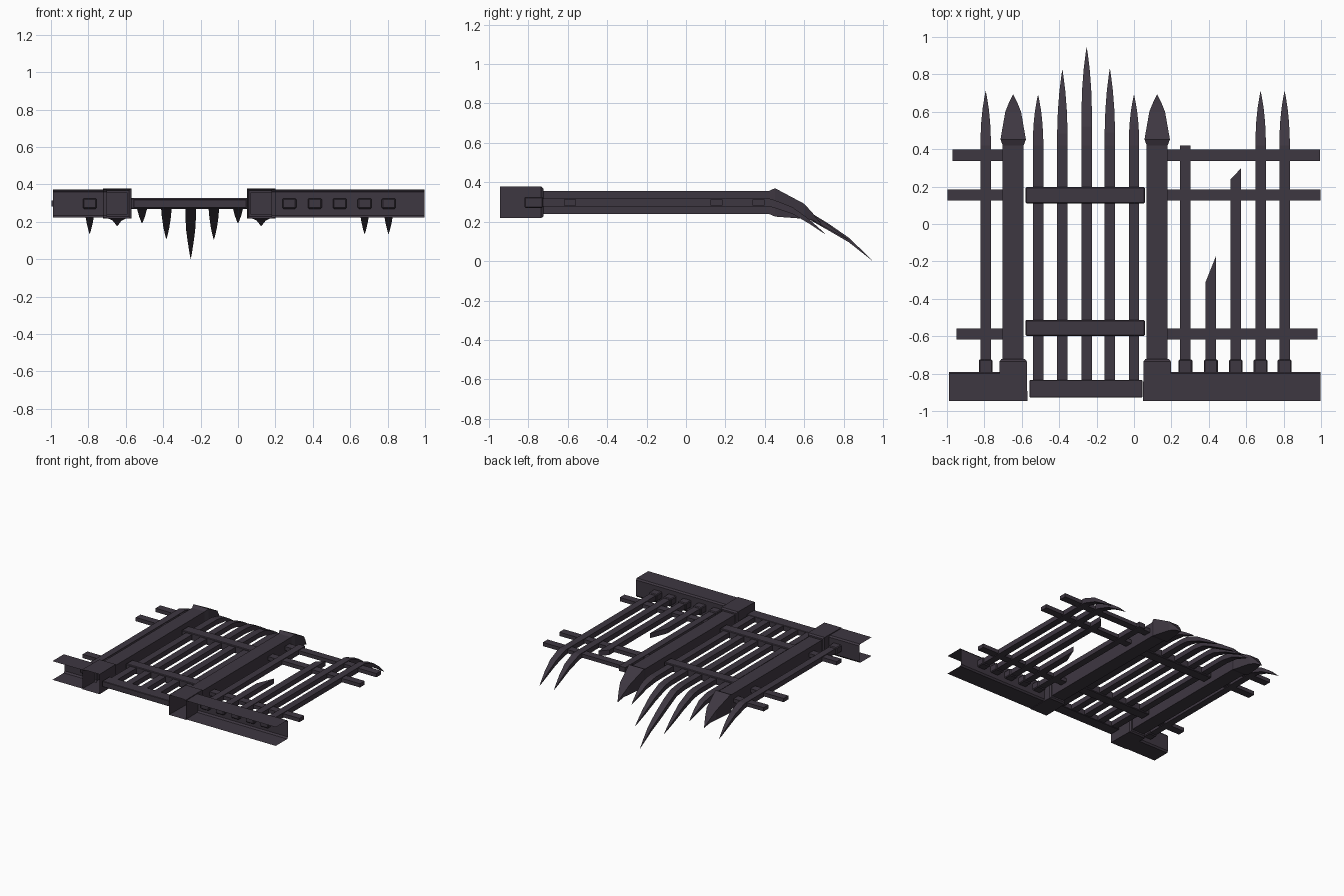
import bpy, bmesh

if "Cube" in bpy.data.objects:
    bpy.data.objects.remove(bpy.data.objects["Cube"])

iron = bpy.data.materials.new("dark plum iron")
iron.diffuse_color = (0.048, 0.038, 0.053, 1)
iron.use_nodes = True
iron.node_tree.nodes["Principled BSDF"].inputs["Base Color"].default_value = iron.diffuse_color


def finish(name, bm, bevel=0.0):
    bmesh.ops.recalc_face_normals(bm, faces=bm.faces)
    me = bpy.data.meshes.new(name)
    bm.to_mesh(me)
    bm.free()
    me.materials.append(iron)
    ob = bpy.data.objects.new(name, me)
    bpy.context.collection.objects.link(ob)
    if bevel:
        mod = ob.modifiers.new("bevel", 'BEVEL')
        mod.width = bevel
        mod.segments = 1
    return ob


def loft(name, x, rings, slant=0.0, open_start=False, bevel=0.0):
    """Rectangular sections (y, z, half width, half height) joined along y."""
    bm = bmesh.new()
    loops = []
    for i, (y, z, w, h) in enumerate(rings):
        s = slant / 2 if i == len(rings) - 1 else 0
        loops.append([bm.verts.new((x + a * w, y + a * s, z + b * h))
                      for a, b in ((-1, -1), (1, -1), (1, 1), (-1, 1))])
    for p, q in zip(loops, loops[1:]):
        for k in range(4):
            n = (k + 1) % 4
            bm.faces.new((p[k], p[n], q[n], q[k]))
    bm.faces.new(loops[-1])
    if not open_start:
        bm.faces.new(loops[0])
    return finish(name, bm, bevel)


def bar(name, x0, x1, y0, y1, h, bevel=0.0):
    return loft(name, (x0 + x1) / 2, [(y0, Z, (x1 - x0) / 2, h), (y1, Z, (x1 - x0) / 2, h)], bevel=bevel)


Z, W, H = 0.298, 0.028, 0.02
GATE_BEND = [(0.42, 0.298), (0.52, 0.285), (0.62, 0.235), (0.72, 0.175), (0.83, 0.105), (0.945, 0.003)]
SIDE_BEND = [(0.42, 0.298), (0.52, 0.27), (0.62, 0.205), (0.71, 0.135)]


def bend_z(path, y):
    for (y0, z0), (y1, z1) in zip(path, path[1:]):
        if y <= y1:
            return z0 + (z1 - z0) * (y - y0) / (y1 - y0)
    return path[-1][1]


def picket(name, x, start, tip, path):
    """Straight bar that bends down into a leaf-shaped spike."""
    rings = [(start, Z, W, H), (0.42, Z, W, H)]
    spike = min(0.34, tip - 0.45)
    if tip - spike > 0.53:
        rings.append((0.52, bend_z(path, 0.52), W, H))
    for t, k in ((0, 1), (0.35, 0.86), (0.65, 0.58), (0.88, 0.24), (1, 0.02)):
        y = tip - spike * (1 - t)
        rings.append((y, bend_z(path, y), W * k, H * k))
    loft(name, x, rings)


# Gate pickets
for x, tip in ((-0.513, 0.69), (-0.383, 0.825), (-0.253, 0.945), (-0.129, 0.83), (0.0, 0.69)):
    picket("gate_picket", x, -0.85, tip, GATE_BEND)

# Gate rails and sill
bar("gate_upper_rail", -0.58, 0.058, 0.11, 0.197, 0.03, 0.005)
bar("gate_lower_rail", -0.58, 0.058, -0.598, -0.513, 0.03, 0.005)
bar("gate_sill", -0.558, 0.045, -0.928, -0.835, 0.023, 0.003)

# Side pickets, whole and broken
for x in (-0.793, 0.677, 0.805):
    picket("side_picket", x, -0.8, 0.71, SIDE_BEND)
for x, top, slant in ((0.275, 0.42, 0), (0.411, -0.24, 0.14), (0.544, 0.268, 0.06)):
    loft("broken_picket", x, [(-0.8, Z, W, H), (top, Z, W, H)], slant=slant)

# Collars at the picket feet
for x in (-0.793, 0.275, 0.411, 0.544, 0.677, 0.805):
    bar("picket_collar", x - 0.037, x + 0.037, -0.82, -0.725, 0.028, 0.006)

# Side rails
for y, left, right in ((0.368, -0.97, 0.995), (0.155, -0.998, 0.998), (-0.588, -0.95, 0.98)):
    bar("side_rail_left", left, -0.66, y - 0.03, y + 0.03, 0.015)
    bar("side_rail_right", 0.14, right, y - 0.03, y + 0.03, 0.015)

# Posts with bent spear caps, standing in open-bottomed blocks
for x in (-0.646, 0.124):
    loft("post", x, [(-0.75, Z, 0.056, 0.058), (0.43, Z, 0.056, 0.058)])
    loft("post_cap", x, [(0.42, Z, 0.056, 0.058), (0.452, Z, 0.068, 0.072),
                         (0.6, 0.253, 0.042, 0.038), (0.645, 0.224, 0.024, 0.017),
                         (0.692, 0.178, 0.001, 0.001)])
    loft("post_block", x, [(-0.945, Z, 0.076, 0.08), (-0.735, Z, 0.073, 0.08),
                           (-0.723, Z, 0.064, 0.07)], open_start=True)

# Base channels, open at the ground side and at the ends
for x0, x1 in ((-0.99, -0.7), (0.18, 0.998)):
    bm = bmesh.new()
    profile = [(-0.945, 0.222), (-0.8, 0.222), (-0.79, 0.235),
               (-0.79, 0.36), (-0.8, 0.372), (-0.945, 0.372)]
    cols = [[bm.verts.new((x, y, z)) for x in (x0, x1)] for y, z in profile]
    for a, b in zip(cols, cols[1:]):
        bm.faces.new((a[0], b[0], b[1], a[1]))
    ob = finish("base_channel", bm)
    # Outward faces: the back wall must look towards +y
    if ob.data.polygons[2].normal.y < 0:
        ob.data.flip_normals()
